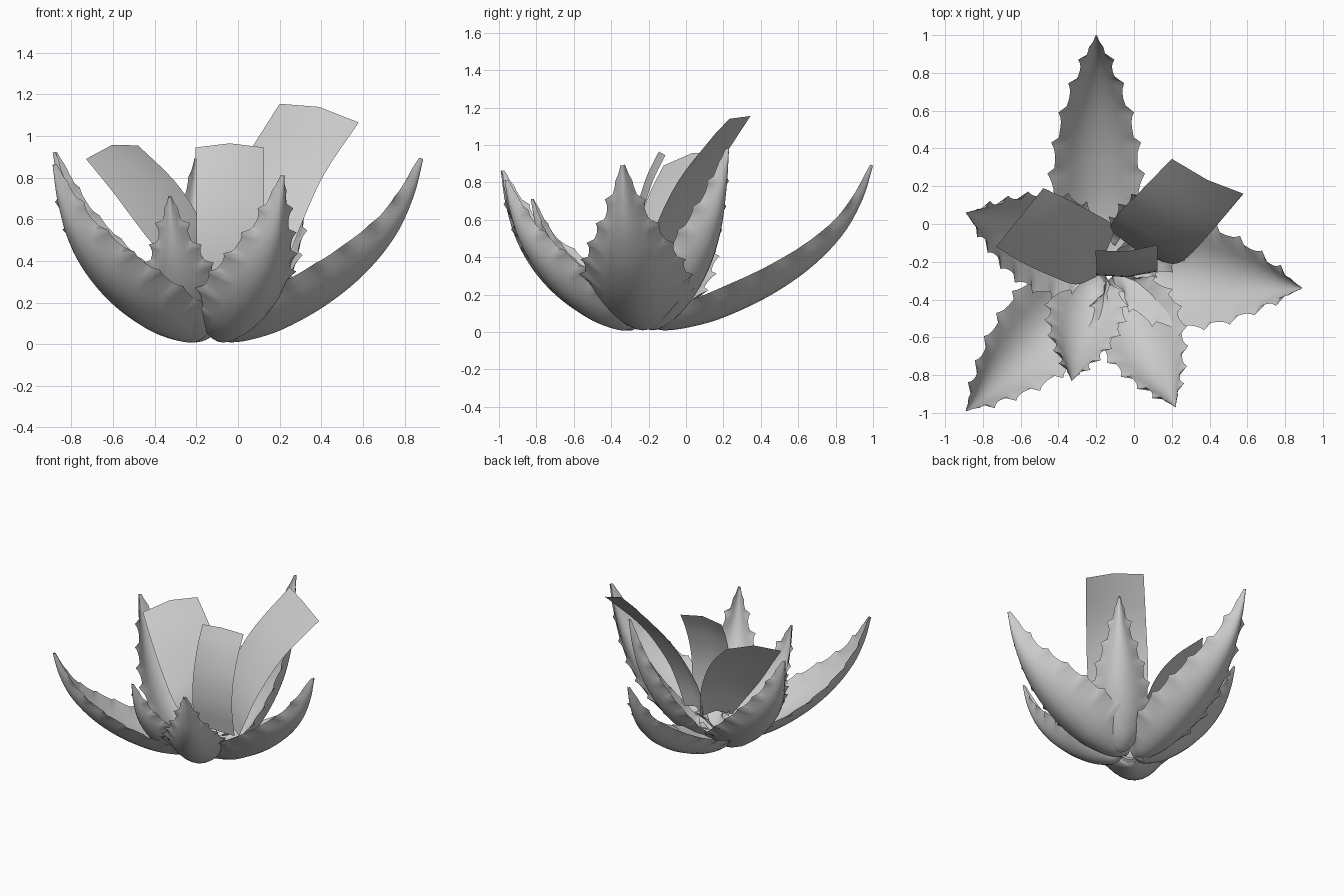
import bpy, bmesh, math
from mathutils import Vector

if "Cube" in bpy.data.objects:
    bpy.data.objects.remove(bpy.data.objects["Cube"])


def catmull(pts, t):
    """Smooth curve through points, t in 0..1"""
    n = len(pts) - 1
    i = min(int(t * n), n - 1)
    f = t * n - i
    p1, p2 = Vector(pts[i]), Vector(pts[i + 1])
    p0 = Vector(pts[i - 1]) if i > 0 else 2 * p1 - p2
    p3 = Vector(pts[i + 2]) if i + 2 <= n else 2 * p2 - p1
    return 0.5 * (2 * p1 + (p2 - p0) * f + (2 * p0 - 5 * p1 + 4 * p2 - p3) * f * f
                  + (3 * p1 - p0 - 3 * p2 + p3) * f ** 3)


def finish(bm, name, angle):
    bmesh.ops.recalc_face_normals(bm, faces=bm.faces)
    me = bpy.data.meshes.new(name)
    bm.to_mesh(me)
    bm.free()
    ob = bpy.data.objects.new(name, me)
    bpy.context.collection.objects.link(ob)
    bpy.ops.object.select_all(action='DESELECT')
    ob.select_set(True)
    bpy.context.view_layer.objects.active = ob
    bpy.ops.object.shade_smooth_by_angle(angle=math.radians(angle))
    return ob


# Leaf midrib (distance, height) and half-width along the length
RIB = [(0, .04), (.08, .01), (.2, .03), (.35, .09), (.55, .22),
       (.73, .39), (.87, .59), (.955, .8), (1, 1)]
WIDTH = [(w, 0) for w in (.35, .72, .92, 1, .97, .88, .74, .56, .36, .2, .04)]
TEETH = 8
STEPS = 6


def leaf(name, base, tip, half):
    bx, by = base
    tx, ty, height = tip
    out = Vector((tx - bx, ty - by, 0))
    length = out.length
    out.normalize()
    side = Vector((-out.y, out.x, 0))
    # arc-length table of the midrib
    dense = []
    for i in range(201):
        p = catmull(RIB, i / 200)
        dense.append(Vector((p.x * length, p.y * height)))
    acc = [0]
    for a, b in zip(dense, dense[1:]):
        acc.append(acc[-1] + (b - a).length)
    bm = bmesh.new()
    rings = []
    rows = TEETH * STEPS
    cols = [i / 5 for i in range(-5, 6)]
    for r in range(rows + 1):
        s = r / rows
        k = min(range(201), key=lambda i: abs(acc[i] - s * acc[-1]))
        p = dense[k]
        tan = (dense[min(k + 1, 200)] - dense[max(k - 1, 0)]).normalized()
        nrm = out * -tan.y + Vector((0, 0, tan.x))
        mid = Vector((bx, by, 0)) + out * p.x + Vector((0, 0, p.y))
        g = catmull(WIDTH, s).x
        w = half * g
        depth = .68 * half * g ** .7
        thick = .22 * w
        # saw teeth leaning to the tip
        ph = (r % STEPS) / (STEPS - 1)
        tooth = .035 * ph ** 3 if .1 < s < .95 else 0
        ring = []
        for v in cols:
            x = w * v + (math.copysign(tooth, v) if abs(v) == 1 else 0)
            ring.append(bm.verts.new(mid + side * x + nrm * depth * v * v))
        for v in reversed(cols[1:-1]):
            ring.append(bm.verts.new(mid + side * w * v
                                     + nrm * (depth * v * v + thick * (1 - v * v) ** .6)))
        rings.append(ring)
    for a, b in zip(rings, rings[1:]):
        n = len(a)
        for i in range(n):
            bm.faces.new((a[i], a[(i + 1) % n], b[(i + 1) % n], b[i]))
    bm.faces.new(rings[0])
    bm.faces.new(rings[-1])
    return finish(bm, name, 60)


def strip(name, left, right, bulge):
    """Thin sheet between two edge paths, with a raised middle"""
    bm = bmesh.new()
    rows = []
    for i in range(17):
        a, b = catmull(left, i / 16), catmull(right, i / 16)
        m = (a + b) / 2 + Vector(bulge)
        rows.append([bm.verts.new(p) for p in (a, m, b)])
    for a, b in zip(rows, rows[1:]):
        for j in range(2):
            bm.faces.new((a[j], a[j + 1], b[j + 1], b[j]))
    return finish(bm, name, 60)


# Toothed outer leaves
leaf("leaf_back", (-.2, -.22), (-.2, 1.0, .89), .225)
leaf("leaf_right", (-.12, -.22), (.89, -.34, .89), .275)
leaf("leaf_front_right", (-.1, -.27), (.22, -.97, .81), .22)
leaf("leaf_front", (-.21, -.25), (-.33, -.83, .71), .19)
leaf("leaf_front_left", (-.17, -.25), (-.89, -.99, .86), .235)
leaf("leaf_left", (-.17, -.2), (-.89, .06, .92), .25)
leaf("leaf_back_right", (-.06, -.22), (.33, .23, .98), .2)

# Plain inner blades
strip("inner_blade_left",
      [(-.2, -.28, .2), (-.31, -.32, .36), (-.45, -.27, .53), (-.6, -.2, .73), (-.73, -.12, .89)],
      [(-.1, -.03, .25), (-.13, .01, .45), (-.2, .05, .63), (-.31, .11, .79), (-.48, .19, .955)],
      (0, 0, .035))
strip("inner_blade_middle",
      [(-.2, -.24, .2), (-.2, -.27, .4), (-.2, -.26, .6), (-.2, -.21, .8), (-.205, -.14, .945)],
      [(.125, -.22, .2), (.125, -.25, .4), (.125, -.24, .6), (.125, -.18, .8), (.125, -.11, .945)],
      (0, -.02, .02))
strip("inner_blade_right",
      [(-.12, -.04, .25), (-.12, 0, .45), (-.07, .07, .65), (.03, .17, .88), (.2, .345, 1.155)],
      [(.15, -.2, .2), (.22, -.21, .35), (.29, -.17, .54), (.41, -.04, .81), (.58, .16, 1.065)],
      (0, -.02, .03))
